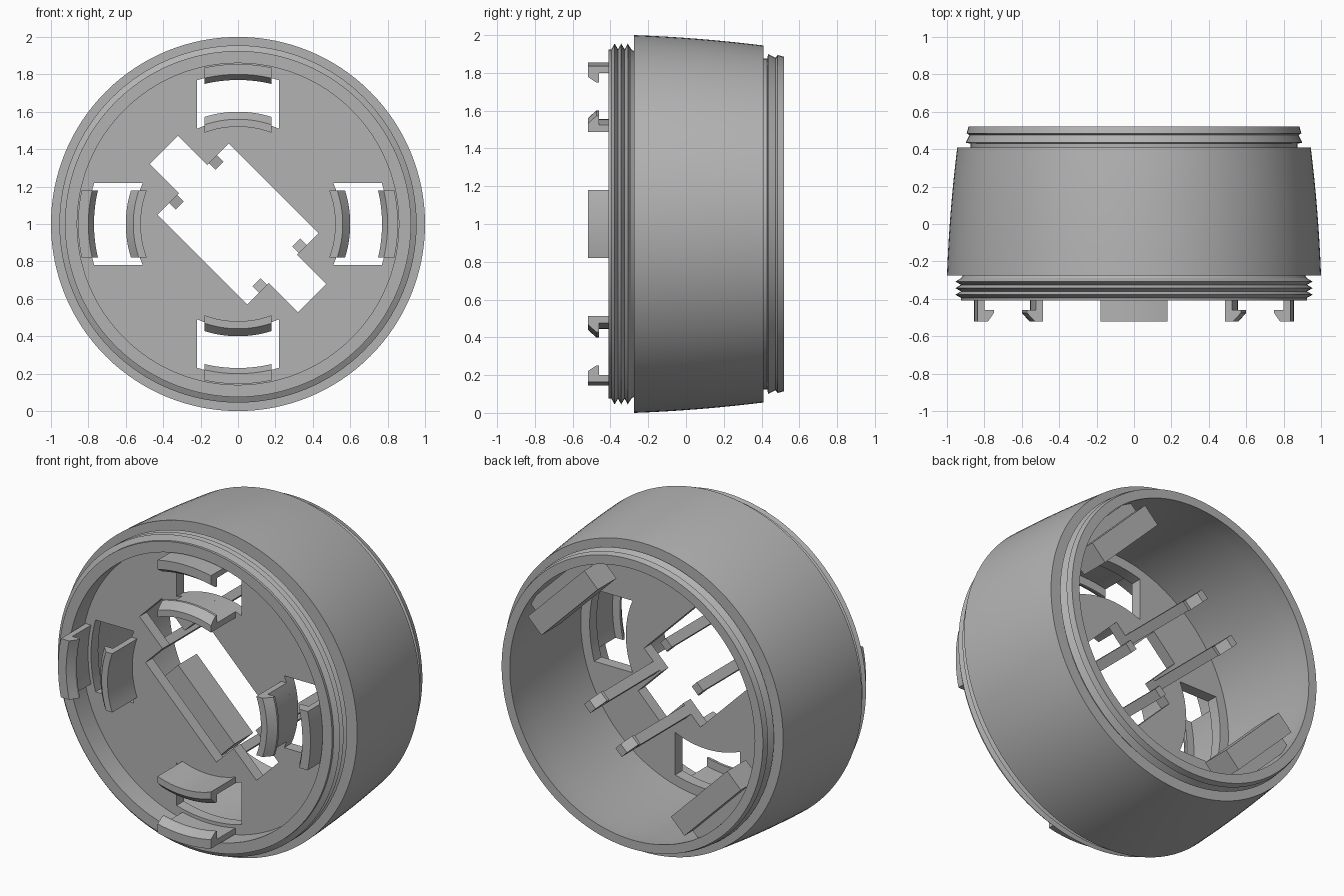
import bpy, bmesh, math
from mathutils import Matrix, Vector

cube = bpy.data.objects.get("Cube")
if cube:
    bpy.data.objects.remove(cube, do_unlink=True)

grey = bpy.data.materials.new("plain grey")
grey.use_nodes = True
colour = (0.45, 0.45, 0.45, 1)
grey.diffuse_color = colour
grey.node_tree.nodes["Principled BSDF"].inputs["Base Color"].default_value = colour


def loft(name, rings, closed=False, angle=0):
    """Skin equal rings; turn about the part's axis, which lies along y at z = 1."""
    bm = bmesh.new()
    turn = Matrix.Translation((0, 0, 1)) @ Matrix.Rotation(math.radians(angle), 4, 'Y')
    rows = [[bm.verts.new(turn @ Vector(p)) for p in ring] for ring in rings]
    n = len(rows[0])
    for i in range(len(rows) if closed else len(rows) - 1):
        a, b = rows[i], rows[(i + 1) % len(rows)]
        for j in range(n):
            k = (j + 1) % n
            bm.faces.new((a[j], a[k], b[k], b[j]))
    if not closed:
        bm.faces.new(rows[0])
        bm.faces.new(rows[-1])
    bmesh.ops.recalc_face_normals(bm, faces=bm.faces)
    mesh = bpy.data.meshes.new(name)
    bm.to_mesh(mesh)
    bm.free()
    mesh.materials.append(grey)
    ob = bpy.data.objects.new(name, mesh)
    bpy.context.collection.objects.link(ob)
    return ob


def smooth(ob):
    bpy.ops.object.select_all(action='DESELECT')
    ob.select_set(True)
    bpy.context.view_layer.objects.active = ob
    bpy.ops.object.shade_smooth_by_angle(angle=math.radians(25))


def lathe(name, profile, steps=128):
    rings = []
    for i in range(steps):
        a = 2 * math.pi * i / steps
        rings.append([(r * math.sin(a), y, r * math.cos(a)) for r, y in profile])
    return loft(name, rings, closed=True)


def arc_piece(name, profile, half, angle, steps=12):
    """Profile of (radius, y) carried along an arc with parallel ends."""
    xs = [half * (2 * i / steps - 1) for i in range(steps + 1)]
    return loft(name, [[(x, y, math.sqrt(r * r - x * x)) for r, y in profile] for x in xs],
                angle=angle)


def box(name, x, y, z, angle=0):
    return loft(name, [[(x[0], b, c), (x[1], b, c), (x[1], b, d), (x[0], b, d)]
                       for b in y for c, d in [z]], angle=angle)


# Barrel: bowed outside, threaded front collar, ribbed rear collar
FRONT, BACK = -0.28, -0.21
profile = [(0.86, -0.41), (0.925, -0.41)]
for k in range(3):
    y = -0.395 + k * 0.035
    profile += [(0.925, y), (0.955, y + 0.017)]
profile += [(0.925, -0.29), (0.915, -0.275)]
for k in range(9):
    u = k / 8
    profile.append((1 - 0.025 * u - 0.03 * u * u, -0.275 + 0.685 * u))
profile += [(0.875, 0.41), (0.875, 0.43), (0.9, 0.435), (0.88, 0.475),
            (0.895, 0.485), (0.885, 0.52), (0.83, 0.52), (0.845, 0.4),
            (0.86, BACK), (0.86, FRONT)]
smooth(lathe("barrel", profile))

# Inner plate, cut by four arc slots and a crossed battery-style opening
plate = loft("inner_plate", [[(0.88 * math.sin(2 * math.pi * i / 128), y,
                               0.88 * math.cos(2 * math.pi * i / 128)) for i in range(128)]
                             for y in (FRONT, BACK)])
through = (-0.5, 0.1)
slot = [(0.555, through[0]), (0.80, through[0]), (0.80, through[1]), (0.555, through[1])]
cutters = [arc_piece("slot_cutter", slot, 0.22, a) for a in (0, 90, 180, 270)]
cutters.append(box("wide_cutter", (-0.34, 0.34), through, (-0.27, 0.27), 45))
cutters.append(box("long_cutter", (-0.56, 0.56), through, (-0.106, 0.106), 45))
bpy.context.view_layer.objects.active = plate
for c in cutters:
    c.hide_render = True
    m = plate.modifiers.new("cut", 'BOOLEAN')
    m.operation, m.solver, m.object = 'DIFFERENCE', 'EXACT', c
    bpy.ops.object.modifier_apply(modifier=m.name)
for c in cutters:
    bpy.data.objects.remove(c, do_unlink=True)
smooth(plate)

# Facing pairs of hooked clips around the plate
outer_hook = [(0.855, -0.25), (0.855, -0.52), (0.80, -0.52), (0.77, -0.475),
              (0.77, -0.46), (0.82, -0.46), (0.82, -0.25)]
inner_hook = [(0.52, -0.25), (0.52, -0.52), (0.56, -0.52), (0.60, -0.475),
              (0.60, -0.46), (0.555, -0.46), (0.555, -0.25)]
for side, a in (("top", 0), ("left", 90), ("bottom", 180), ("right", 270)):
    smooth(arc_piece(side + "_outer_clip", outer_hook, 0.18, a))
    smooth(arc_piece(side + "_inner_clip", inner_hook, 0.18, a))

# Four hooked posts behind the opening
post = [(0.34, BACK - 0.02), (0.34, 0.32), (0.29, 0.33), (0.29, 0.35),
        (0.34, 0.41), (0.39, 0.41), (0.39, BACK - 0.02)]
for s in (-1, 1):
    for q in (-1, 1):
        loft("hooked_post", [[(s * t, y, q * r) for t, y in post] for r in (0.12, 0.18)],
             angle=45)

# Two lugs inside the rear mouth, with roots reaching the wall
for a in (45, 225):
    box("rear_lug", (-0.27, 0.27), (0.32, 0.5), (0.62, 0.75), a)
    box("lug_root", (-0.27, 0.27), (0.32, 0.42), (0.74, 0.82), a)
